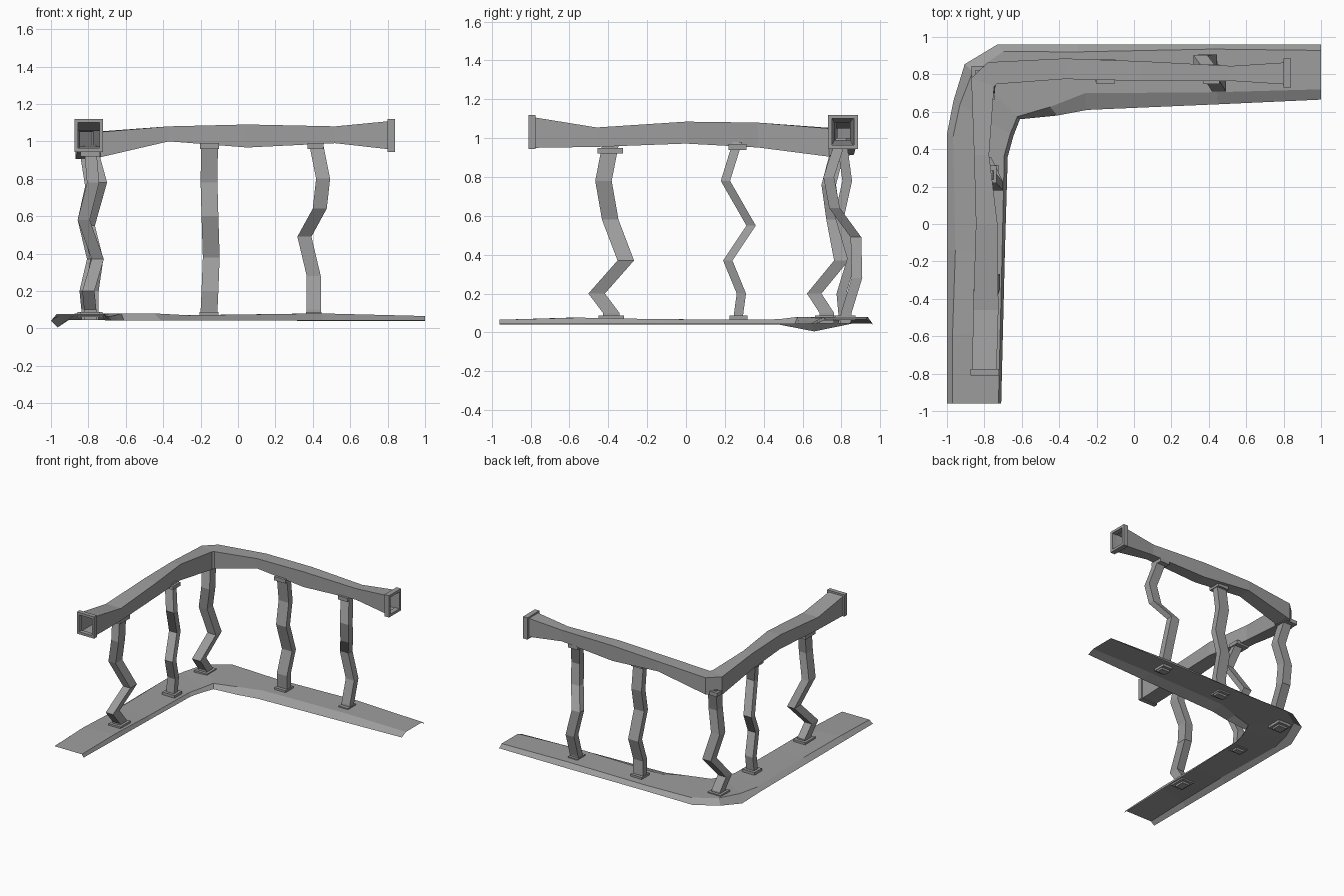
import bpy, bmesh
from mathutils import Vector

cube = bpy.data.objects.get("Cube")
if cube:
    bpy.data.objects.remove(cube, do_unlink=True)

# Single grey material
grey = bpy.data.materials.new("weathered_grey")
grey.use_nodes = True
colour = (0.34, 0.34, 0.34, 1)
grey.diffuse_color = colour
grey.node_tree.nodes["Principled BSDF"].inputs["Base Color"].default_value = colour


def finish(name, bm):
    bmesh.ops.recalc_face_normals(bm, faces=bm.faces)
    mesh = bpy.data.meshes.new(name)
    bm.to_mesh(mesh)
    bm.free()
    mesh.materials.append(grey)
    obj = bpy.data.objects.new(name, mesh)
    bpy.context.collection.objects.link(obj)
    return obj


def loft(name, sections, closed=True, caps=False):
    """Join equal-sized cross-sections with quads."""
    bm = bmesh.new()
    rings = [[bm.verts.new(p) for p in s] for s in sections]
    n = len(rings[0])
    for a, b in zip(rings, rings[1:]):
        for i in range(n if closed else n - 1):
            j = (i + 1) % n
            bm.faces.new((a[i], a[j], b[j], b[i]))
    if caps:
        bm.faces.new(rings[0])
        bm.faces.new(rings[-1])
    return finish(name, bm)


def rect(x, y, z, wx, wy):
    return [(x + sx * wx / 2, y + sy * wy / 2, z)
            for sx, sy in ((-1, -1), (1, -1), (1, 1), (-1, 1))]


def block(name, x, y, z0, z1, wx, wy):
    return loft(name, [rect(x, y, z0, wx, wy), rect(x, y, z1, wx, wy)], caps=True)


# Kerb: thin L-shaped shell (outer xy, outer edge z, inner xy, bevels, top z)
kerb = [
    ((-1, -.96), .04, (-.71, -.96), .03, .015, .065),
    ((-1, -.6), .04, (-.70, -.55), .03, .015, .076),
    ((-1, -.14), .04, (-.69, -.14), .045, .015, .068),
    ((-1, .48), .04, (-.675, .36), .035, .02, .066),
    ((-.965, .66), .005, (-.645, .47), .04, .02, .068),
    ((-.905, .855), .045, (-.61, .56), .06, .02, .08),
    ((-.73, .96), .045, (-.41, .58), .05, .06, .08),
    ((-.3, .96), .045, (-.25, .61), .04, .09, .07),
    ((.42, .96), .04, (.45, .64), .025, .065, .08),
    ((1, .96), .04, (1, .665), .032, .055, .066),
]
sections = []
for outer, edge_z, inner, bevel_out, bevel_in, top_z in kerb:
    o, i = Vector(outer), Vector(inner)
    d = (i - o).normalized()
    a, b = o + d * bevel_out, i - d * bevel_in
    sections.append([(*o, edge_z), (*a, top_z), (*b, top_z), (*i, .042)])
loft("kerb", sections, closed=False)

# Handrail: open square tube bent round the corner (outer xy, inner xy, low, high)
rail = [
    ((-.865, -.80), (-.735, -.80), .95, 1.11),
    ((-.86, -.46), (-.725, -.46), .955, 1.055),
    ((-.845, 0), (-.73, 0), .972, 1.085),
    ((-.855, .37), (-.775, .37), .952, 1.08),
    ((-.87, .78), (-.748, .735), .905, 1.05),
    ((-.78, .865), (-.735, .748), .915, 1.05),
    ((-.37, .885), (-.37, .775), 1.0, 1.08),
    ((.05, .87), (.05, .765), .967, 1.09),
    ((.52, .845), (.52, .765), .99, 1.08),
    ((.83, .865), (.83, .745), .955, 1.11),
]
loft("handrail", [[(*o, lo), (*i, lo), (*i, hi), (*o, hi)] for o, i, lo, hi in rail])


# Square collars framing both open rail ends
def collar(name, place, start, end):
    def ring(t, half_w, half_h):
        return [place(t, u * half_w, 1.032 + v * half_h)
                for u, v in ((-1, -1), (1, -1), (1, 1), (-1, 1))]
    outer, hole = (.077, .088), (.057, .068)
    return loft(name, [ring(start, *hole), ring(start, *outer), ring(end, *outer),
                       ring(end, *hole), ring(start, *hole)])


collar("front_collar", lambda t, u, z: (-.798 + u, t, z), -.775, -.81)
collar("side_collar", lambda t, u, z: (t, .808 + u, z), .80, .84)

# Crooked balusters: section widths, then a centre path (x, y, z)
balusters = {
    "front_baluster": (.065, .085, [(-.79, -.385, .045), (-.79, -.385, .1),
        (-.80, -.46, .20), (-.75, -.31, .37), (-.825, -.39, .58),
        (-.775, -.425, .78), (-.79, -.39, .96)]),
    "middle_baluster": (.07, .048, [(-.78, .27, .045), (-.78, .27, .09),
        (-.78, .285, .20), (-.755, .215, .37), (-.80, .335, .55),
        (-.735, .203, .78), (-.79, .265, .98)]),
    "corner_baluster": (.075, .075, [(-.80, .725, .045), (-.80, .725, .1),
        (-.81, .66, .20), (-.77, .80, .37), (-.82, .76, .58),
        (-.78, .735, .76), (-.81, .785, .95)]),
    "back_baluster": (.09, .05, [(-.155, .81, .045), (-.155, .81, .09),
        (-.15, .80, .20), (-.143, .855, .38), (-.15, .79, .60),
        (-.155, .83, .78), (-.152, .80, 1.0)]),
    "side_baluster": (.075, .055, [(.405, .82, .045), (.405, .825, .1),
        (.405, .88, .28), (.355, .875, .49), (.437, .765, .64),
        (.455, .735, .80), (.415, .80, 1.0)]),
}
for name, (wx, wy, path) in balusters.items():
    loft(name, [rect(*p, wx, wy) for p in path], caps=True)
    # Foot and head mounting plates
    px, py = wx + .04, wy + .045
    x, y, z = path[0]
    if name in ("back_baluster", "side_baluster"):
        px, py = wx + .01, wy + .05
    block(name + "_foot", x, y, .06, .088, px, py)
    x, y, z = path[-1]
    block(name + "_head", x, y, z - .04, z - .01, px, py)
